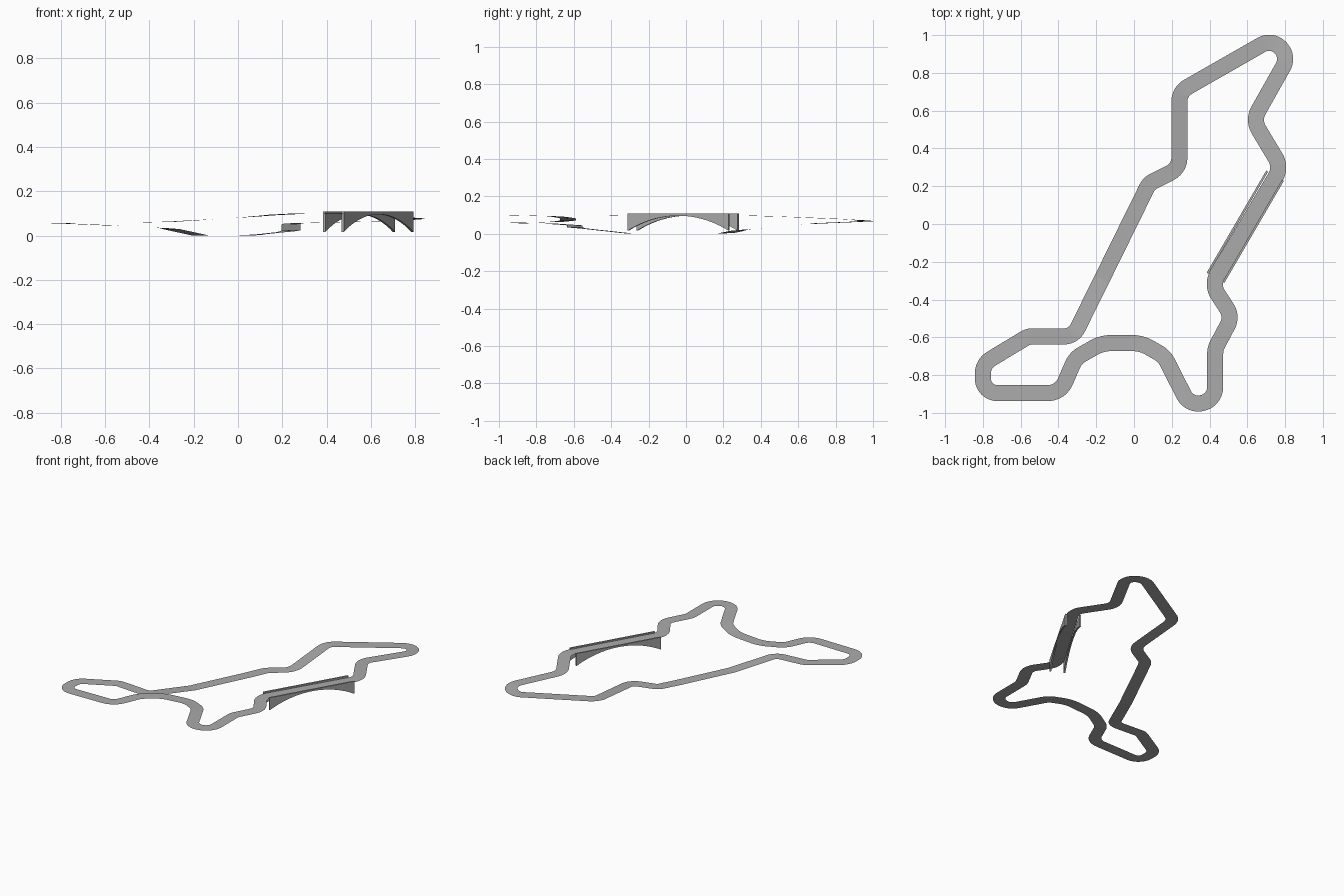
import bpy, bmesh, math
from mathutils import Vector

cube = bpy.data.objects.get("Cube")
if cube:
    bpy.data.objects.remove(cube, do_unlink=True)

asphalt = bpy.data.materials.new("asphalt_grey")
asphalt.use_nodes = True
asphalt.diffuse_color = (0.41, 0.41, 0.41, 1)
asphalt.node_tree.nodes["Principled BSDF"].inputs["Base Color"].default_value = (0.41, 0.41, 0.41, 1)

HALF_ROAD = 0.0425
ARC_STEPS = 10

# Centreline corners of the circuit: x, y, height, bend radius
CORNERS = [
    (.24, .70, .055, .09), (.73, .98, .067, .085), (.82, .887, .076, .085),
    (.63, .55, .09, .1), (.78, .30, .098, .1), (.41, -.32, .098, .1),
    (.52, -.49, .1, .09), (.43, -.66, .1, .1), (.43, -.93, .1, .087),
    (.295, -.965, .1, .087), (.16, -.70, .093, .12), (.04, -.63, .083, .2),
    (-.17, -.63, .07, .2), (-.31, -.71, .062, .12), (-.39, -.895, .06, .1),
    (-.80, -.895, .056, .085), (-.80, -.74, .055, .09), (-.56, -.595, .045, .08),
    (-.32, -.595, .033, .08), (-.169, -.29, 0, .3), (.023, .1, 0, .3),
    (.08, .215, .003, .08), (.24, .295, .02, .09),
]


def make_object(name, bm):
    mesh = bpy.data.meshes.new(name)
    bm.to_mesh(mesh)
    bm.free()
    mesh.materials.append(asphalt)
    obj = bpy.data.objects.new(name, mesh)
    bpy.context.collection.objects.link(obj)
    return obj


def rounded_path(corners):
    """Closed path with every corner replaced by a circular arc."""
    path = []
    n = len(corners)
    for i, (x, y, z, radius) in enumerate(corners):
        c = Vector((x, y, z))
        to_prev = Vector(corners[i - 1][:3]) - c
        to_next = Vector(corners[(i + 1) % n][:3]) - c
        half_turn = (math.pi - to_prev.xy.angle(to_next.xy)) / 2
        reach = min(radius * math.tan(half_turn), .49 * to_prev.length, .49 * to_next.length)
        a = c + to_prev.normalized() * reach
        b = c + to_next.normalized() * reach
        for k in range(ARC_STEPS + 1):
            t = k / ARC_STEPS
            wa, wc, wb = (1 - t) ** 2, 2 * t * (1 - t) * math.cos(half_turn), t * t
            path.append((a * wa + c * wc + b * wb) / (wa + wc + wb))
    return path


# Road ribbon
path = rounded_path(CORNERS)
bm = bmesh.new()
rows = []
for i, p in enumerate(path):
    direction = (path[(i + 1) % len(path)] - path[i - 1]).xy.normalized()
    side = Vector((-direction.y, direction.x, 0)) * HALF_ROAD
    rows.append((bm.verts.new(p + side), bm.verts.new(p - side)))
for i, (left, right) in enumerate(rows):
    prev_left, prev_right = rows[i - 1]
    bm.faces.new((prev_left, prev_right, right, left))
bmesh.ops.recalc_face_normals(bm, faces=bm.faces)
if sum(f.normal.z for f in bm.faces) < 0:
    bmesh.ops.reverse_faces(bm, faces=bm.faces)
make_object("road", bm)

# Bridge side walls, each with an arched underside
CENTRE = Vector((.589, -.015, 0))
ALONG = Vector((.504, .864, 0))
ACROSS = Vector((.864, -.504, 0))
HALF_SPAN, TOP, CROWN, FOOT = .3125, .108, .096, .016
RISE = CROWN - FOOT
ARCH_RADIUS = (HALF_SPAN ** 2 + RISE ** 2) / (2 * RISE)


def arch_wall(name, inner, outer):
    bm = bmesh.new()
    sections = []
    steps = 24
    for k in range(steps + 1):
        s = HALF_SPAN * (2 * k / steps - 1)
        low = CROWN - ARCH_RADIUS + math.sqrt(ARCH_RADIUS ** 2 - s * s)
        sections.append([
            bm.verts.new(CENTRE + ALONG * s + ACROSS * d + Vector((0, 0, z)))
            for d, z in ((inner, low), (outer, low), (outer, TOP), (inner, TOP))])
    for a, b in zip(sections, sections[1:]):
        for j in range(4):
            m = (j + 1) % 4
            bm.faces.new((a[j], a[m], b[m], b[j]))
    bm.faces.new(sections[0])
    bm.faces.new(sections[-1])
    bmesh.ops.recalc_face_normals(bm, faces=bm.faces)
    make_object(name, bm)


arch_wall("bridge_wall_left", .0425, .054)
arch_wall("bridge_wall_right", -.0425, -.054)
